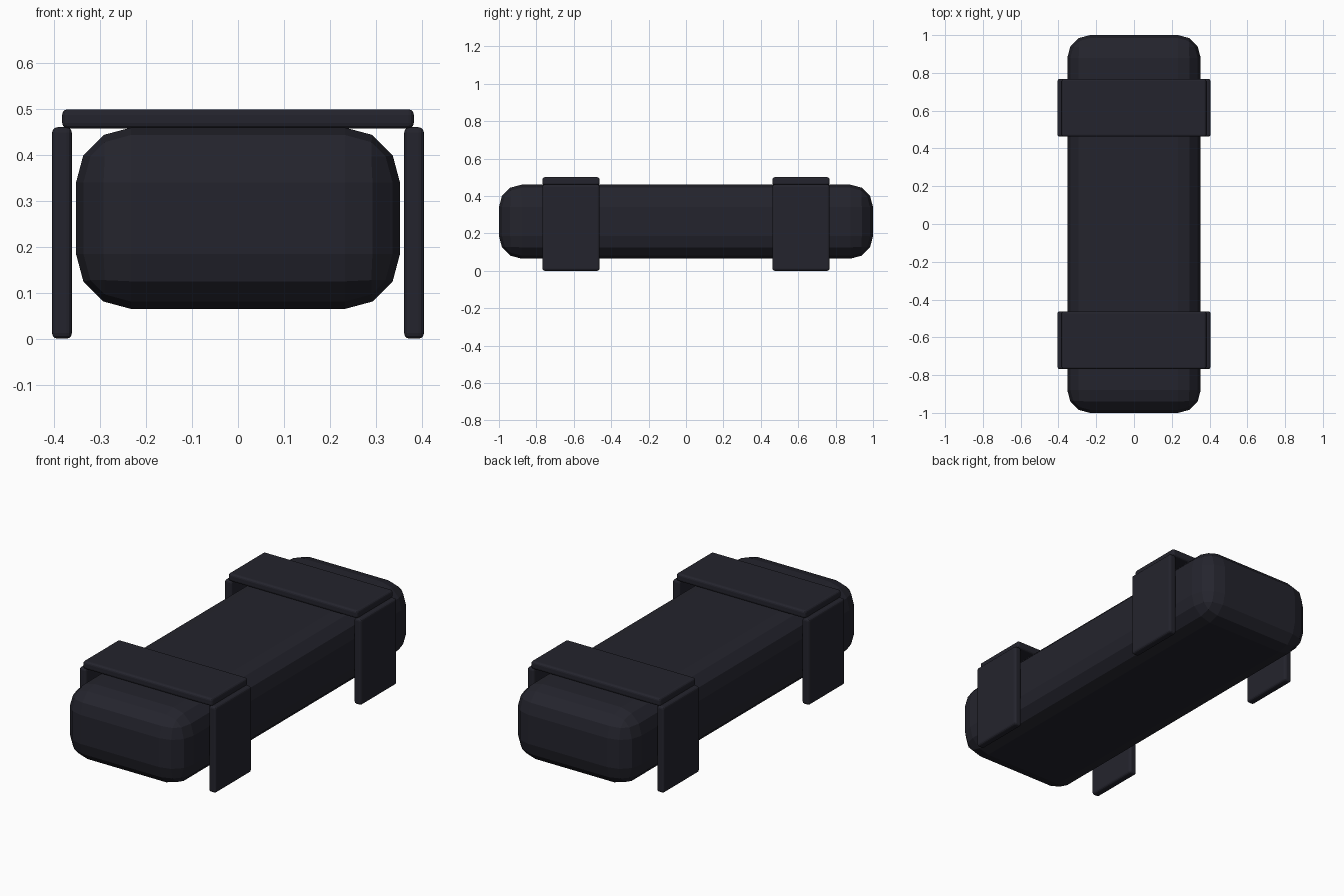
import bpy, bmesh

if "Cube" in bpy.data.objects:
    bpy.data.objects.remove(bpy.data.objects["Cube"])

mat = bpy.data.materials.new("dark_charcoal")
mat.diffuse_color = (0.0175, 0.0175, 0.026, 1)
mat.use_nodes = True
mat.node_tree.nodes["Principled BSDF"].inputs["Base Color"].default_value = mat.diffuse_color


def rounded_box(name, lo, hi, radius, segments):
    """Box between two corners with rounded edges."""
    bm = bmesh.new()
    bmesh.ops.create_cube(bm, size=1)
    for v in bm.verts:
        v.co = [(a + b) / 2 + c * (b - a) for a, b, c in zip(lo, hi, v.co)]
    bmesh.ops.bevel(bm, geom=bm.edges[:], offset=radius, segments=segments,
                    profile=0.5, affect='EDGES')
    mesh = bpy.data.meshes.new(name)
    bm.to_mesh(mesh)
    bm.free()
    mesh.materials.append(mat)
    obj = bpy.data.objects.new(name, mesh)
    bpy.context.collection.objects.link(obj)
    return obj


# Main rounded body
rounded_box("body", (-0.353, -1, 0.065), (0.353, 1, 0.46), 0.12, 3)

# Two brackets, each a top plate with a side plate on either side
for end, y in (("front", -0.615), ("back", 0.615)):
    y0, y1 = y - 0.153, y + 0.153
    rounded_box(end + "_top_plate", (-0.383, y0, 0.458), (0.383, y1, 0.5), 0.012, 3)
    for side, x0, x1 in (("left", -0.405, -0.362), ("right", 0.362, 0.405)):
        rounded_box(f"{end}_{side}_side_plate", (x0, y0, 0), (x1, y1, 0.461), 0.012, 3)
